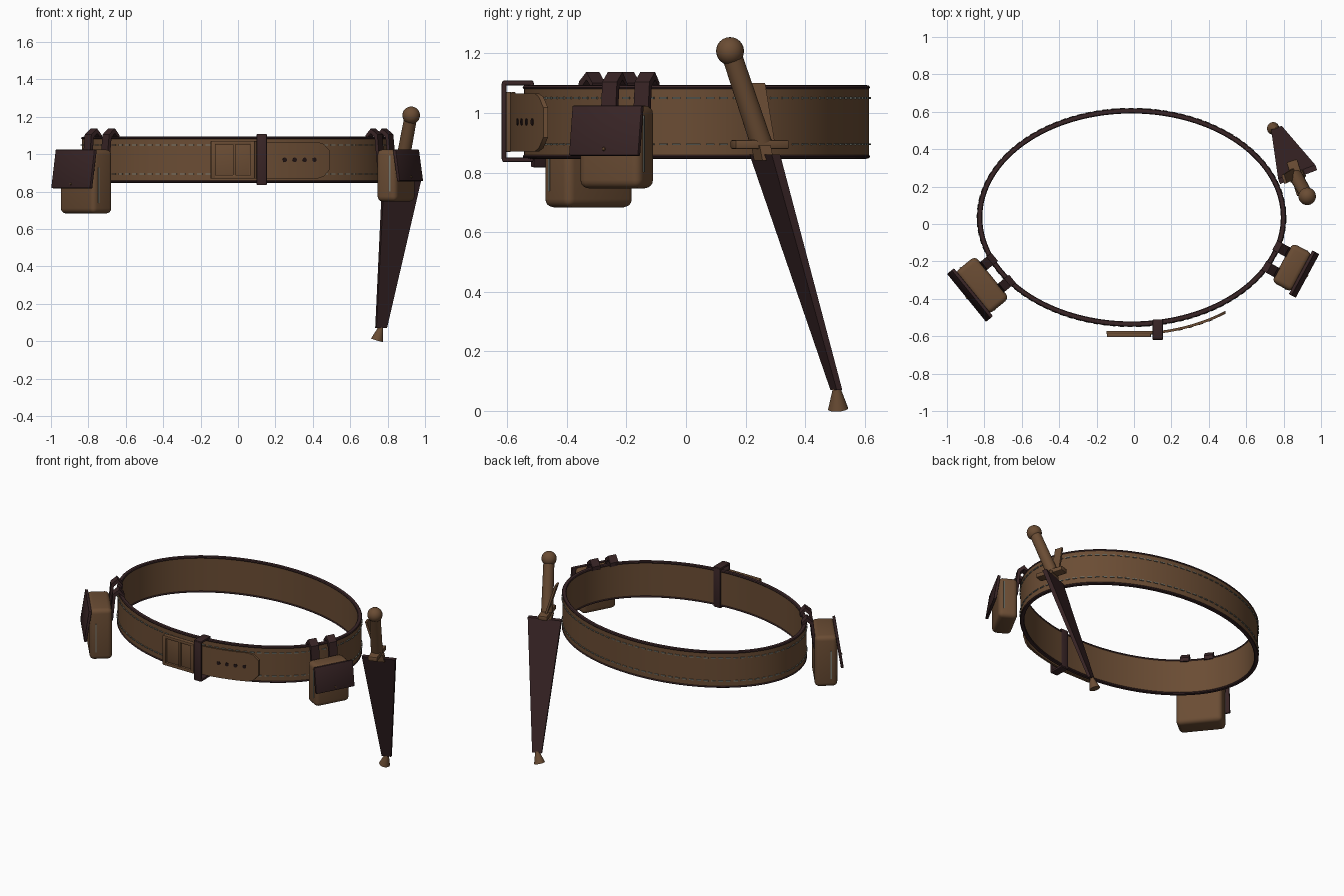
import bpy, bmesh, math
from mathutils import Vector, Matrix

if "Cube" in bpy.data.objects:
    bpy.data.objects.remove(bpy.data.objects["Cube"])

def material(name, rgb):
    m = bpy.data.materials.new(name)
    m.diffuse_color = (*rgb, 1)
    m.use_nodes = True
    m.node_tree.nodes["Principled BSDF"].inputs["Base Color"].default_value = m.diffuse_color
    return m

BROWN = material("brown_leather", (0.145, 0.073, 0.034))
DARK = material("dark_maroon_leather", (0.040, 0.018, 0.019))
THREAD = material("grey_thread", (0.19, 0.20, 0.17))
HOLE = material("hole_black", (0.015, 0.007, 0.007))

CX, CY, RX, RY = -0.013, 0.035, 0.822, 0.58      # outer surface of the belt

def finish(name, bm, mat, matrix=None, bevel=0, segments=2):
    bmesh.ops.recalc_face_normals(bm, faces=bm.faces)
    if bevel:
        bmesh.ops.bevel(bm, geom=bm.edges[:], offset=bevel, segments=segments,
                        profile=0.5, affect='EDGES')
    if matrix:
        bm.transform(matrix)
    me = bpy.data.meshes.new(name)
    bm.to_mesh(me)
    bm.free()
    me.materials.append(mat)
    ob = bpy.data.objects.new(name, me)
    bpy.context.collection.objects.link(ob)
    bpy.ops.object.select_all(action='DESELECT')
    ob.select_set(True)
    bpy.context.view_layer.objects.active = ob
    bpy.ops.object.shade_smooth_by_angle(angle=math.radians(35))
    return ob

def add_box(bm, size, matrix):
    bmesh.ops.create_cube(bm, size=1, matrix=matrix @ Matrix.Diagonal((*size, 1)))

def box(name, mat, size, matrix, bevel=0, segments=2):
    bm = bmesh.new()
    add_box(bm, size, Matrix.Identity(4))
    return finish(name, bm, mat, matrix, bevel, segments)

def frame(origin, normal):
    """Local x = tangent, y = outward, z = up."""
    n = Vector((*normal, 0)).normalized()
    t = Vector((n.y, -n.x, 0))
    m = Matrix((t, n, Vector((0, 0, 1)))).transposed().to_4x4()
    return Matrix.Translation(origin) @ m

def on_belt(a, off=0.0, z=0.0):
    return Vector((CX + (RX + off) * math.cos(a), CY + (RY + off) * math.sin(a), z))

def belt_frame(a, off, z):
    return frame(on_belt(a, off, z), (math.cos(a) / RX, math.sin(a) / RY))

def sweep(name, mat, section, n=128):
    """Closed ring of an (offset, z) section around the belt ellipse."""
    bm = bmesh.new()
    rings = [[bm.verts.new(on_belt(2 * math.pi * i / n, o, z)) for o, z in section]
             for i in range(n)]
    k = len(section)
    for i in range(n):
        p, q = rings[i], rings[(i + 1) % n]
        for j in range(k):
            bm.faces.new((p[j], q[j], q[(j + 1) % k], p[(j + 1) % k]))
    return finish(name, bm, mat)

def taper(name, mat, c0, c1, wdir, s0, s1, bevel=0):
    """Flat tapered bar between two rectangles (width, thickness)."""
    w = Vector((*wdir, 0)).normalized()
    t = Vector((-w.y, w.x, 0))
    bm = bmesh.new()
    ends = [[bm.verts.new(Vector(c) + w * s[0] / 2 * a + t * s[1] / 2 * b)
             for a, b in ((-1, -1), (1, -1), (1, 1), (-1, 1))]
            for c, s in ((c0, s0), (c1, s1))]
    bm.faces.new(ends[0])
    bm.faces.new(ends[1])
    for j in range(4):
        k = (j + 1) % 4
        bm.faces.new((ends[0][j], ends[0][k], ends[1][k], ends[1][j]))
    return finish(name, bm, mat, None, bevel)

def rod(name, mat, p0, p1, r0, r1, sides=20):
    p0, p1 = Vector(p0), Vector(p1)
    d = p1 - p0
    m = Matrix.Translation((p0 + p1) / 2) @ d.to_track_quat('Z', 'Y').to_matrix().to_4x4()
    bm = bmesh.new()
    bmesh.ops.create_cone(bm, cap_ends=True, segments=sides, radius1=r0, radius2=r1,
                          depth=d.length, matrix=m)
    return finish(name, bm, mat)

# Belt band with dark rolled edges
sweep("belt_band", BROWN, [(0, 0.857), (0, 1.083), (-0.02, 1.083), (-0.02, 0.857)])
for label, z in (("lower", 0.854), ("upper", 1.086)):
    ring = [(-0.01 + 0.014 * math.cos(k * math.pi / 4), z + 0.008 * math.sin(k * math.pi / 4))
            for k in range(8)]
    sweep(label + "_belt_edge", DARK, ring)

# Stitch rows, evenly spaced along the belt
for label, z in (("lower", 0.895), ("upper", 1.05)):
    bm = bmesh.new()
    a = 0.0
    while a < 2 * math.pi - 0.02:
        add_box(bm, (0.028, 0.010, 0.006), belt_frame(a, 0.001, z))
        a += 0.046 / math.hypot(RX * math.sin(a), RY * math.cos(a))
    finish(label + "_stitches", bm, THREAD)

# Buckle: backing plate, square frame and centre bar
at = Matrix.Translation
box("buckle_plate", BROWN, (0.25, 0.018, 0.20), at((-0.022, -0.581, 0.97)), 0.004)
for side, x in (("left", -0.132), ("right", 0.078)):
    box("buckle_frame_" + side, BROWN, (0.025, 0.018, 0.20), at((x, -0.596, 0.97)), 0.004)
for side, z in (("bottom", 0.879), ("top", 1.061)):
    box("buckle_frame_" + side, BROWN, (0.235, 0.018, 0.02), at((-0.027, -0.596, z)), 0.004)
box("buckle_bar", BROWN, (0.014, 0.014, 0.17), at((-0.02, -0.595, 0.97)), 0.003)

# Strap end: curved strip with clipped corners and punched holes
def strap_angle(x, off):
    return -math.acos((x - CX) / (RX + off))

bm = bmesh.new()
cols = []
for i in range(15):
    x = 0.06 + 0.43 * i / 14
    h = 0.097 if x < 0.45 else 0.097 - (x - 0.45) * 1.15
    cols.append([bm.verts.new(on_belt(strap_angle(x, o), o, 0.968 + s * h))
                 for o, s in ((0.036, -1), (0.05, -1), (0.05, 1), (0.036, 1))])
for p, q in zip(cols, cols[1:]):
    for j in range(4):
        bm.faces.new((p[j], q[j], q[(j + 1) % 4], p[(j + 1) % 4]))
bm.faces.new(cols[0])
bm.faces.new(cols[-1])
finish("strap_end", bm, BROWN)
for i in range(4):
    f = belt_frame(strap_angle(0.25 + 0.053 * i, 0.05), 0.05, 0.97)
    rod(f"strap_hole_{i + 1}", HOLE, f @ Vector((0, -0.004, 0)), f @ Vector((0, 0.002, 0)),
        0.012, 0.012, 16)

# Keeper loop around belt and strap end
for side, y in (("front", -0.612), ("back", -0.518)):
    box("keeper_" + side, DARK, (0.055, 0.016, 0.26), at((0.127, y, 0.972)), 0.005)
for side, z in (("bottom", 0.843), ("top", 1.101)):
    box("keeper_" + side, DARK, (0.055, 0.105, 0.016), at((0.127, -0.565, z)), 0.005)

# Pouches: body, slanted flap, stud, side stitching and belt loops
def pouch(side, origin, normal, w, d, z0, flap_w, flap_z, gap):
    f = frame((*origin, 0), normal)
    box(side + "_pouch_body", BROWN, (w, d, 1.025 - z0), f @ at((0, 0, (1.025 + z0) / 2)), 0.028, 4)
    h = 1.025 - flap_z
    tilt = Matrix.Rotation(0.15, 4, 'X')
    box(side + "_pouch_flap", DARK, (flap_w, 0.018, h),
        f @ at((0, d / 2 + 0.013, flap_z + h / 2)) @ tilt, 0.004)
    s = f @ at((0, d / 2 + 0.013, flap_z + h / 2)) @ tilt
    rod(side + "_pouch_stud", BROWN, s @ Vector((0, 0.005, 0.022 - h / 2)),
        s @ Vector((0, 0.014, 0.022 - h / 2)), 0.008, 0.005, 12)
    for k in (-1, 1):
        box(f"{side}_pouch_seam_{'a' if k < 0 else 'b'}", THREAD, (0.006, 0.007, 0.19),
            f @ at((k * w / 2, d * 0.22, z0 + 0.15)))
        # peaked loop profile, outer line then inner line
        b = -d / 2
        prof = [(b - 0.078, 1.075), (b - 0.078, 1.10), (b - 0.045, 1.138), (b - 0.005, 1.105),
                (b + 0.012, 0.93), (b - 0.006, 0.93), (b - 0.022, 1.09), (b - 0.045, 1.112),
                (b - 0.063, 1.095), (b - 0.063, 1.075)]
        bm = bmesh.new()
        lo = [bm.verts.new((k * gap - 0.028, y, z)) for y, z in prof]
        hi = [bm.verts.new((k * gap + 0.028, y, z)) for y, z in prof]
        n = len(prof)
        for j in range(n):
            bm.faces.new((lo[j], lo[(j + 1) % n], hi[(j + 1) % n], hi[j]))
        bm.faces.new(lo)
        bm.faces.new(hi)
        finish(f"{side}_pouch_loop_{'a' if k < 0 else 'b'}", bm, DARK, f)

pouch("left", (-0.8125, -0.3275), (-0.775, -0.63), 0.29, 0.14, 0.683, 0.33, 0.817, 0.075)
pouch("right", (0.845, -0.233), (0.88, -0.475), 0.235, 0.12, 0.747, 0.265, 0.855, 0.062)

# Sheath with foot, throat and hanger
WIDE = (0.93, 0.35)
taper("sheath", DARK, (0.875, 0.265, 0.86), (0.765, 0.505, 0.07), WIDE, (0.212, 0.03), (0.06, 0.02))
rod("sheath_foot", BROWN, (0.744, 0.511, 0.006), (0.765, 0.506, 0.078), 0.034, 0.012)
taper("sheath_throat", BROWN, (0.876, 0.262, 0.84), (0.869, 0.252, 0.89), WIDE, (0.08, 0.04), (0.08, 0.04))
taper("sheath_hanger", BROWN, (0.86, 0.272, 0.89), (0.803, 0.24, 1.10), (-0.3, 0.95),
      (0.055, 0.014), (0.05, 0.014))

# Dagger: guard, grip and pommel
box("dagger_guard", BROWN, (0.19, 0.06, 0.03), frame((0.872, 0.248, 0.894), (0.95, 0.3)), 0.006)
rod("dagger_grip", BROWN, (0.868, 0.252, 0.9), (0.924, 0.152, 1.2), 0.037, 0.034)
bm = bmesh.new()
bmesh.ops.create_uvsphere(bm, u_segments=20, v_segments=12, radius=0.047,
                          matrix=at((0.926, 0.148, 1.208)))
finish("dagger_pommel", bm, BROWN)
